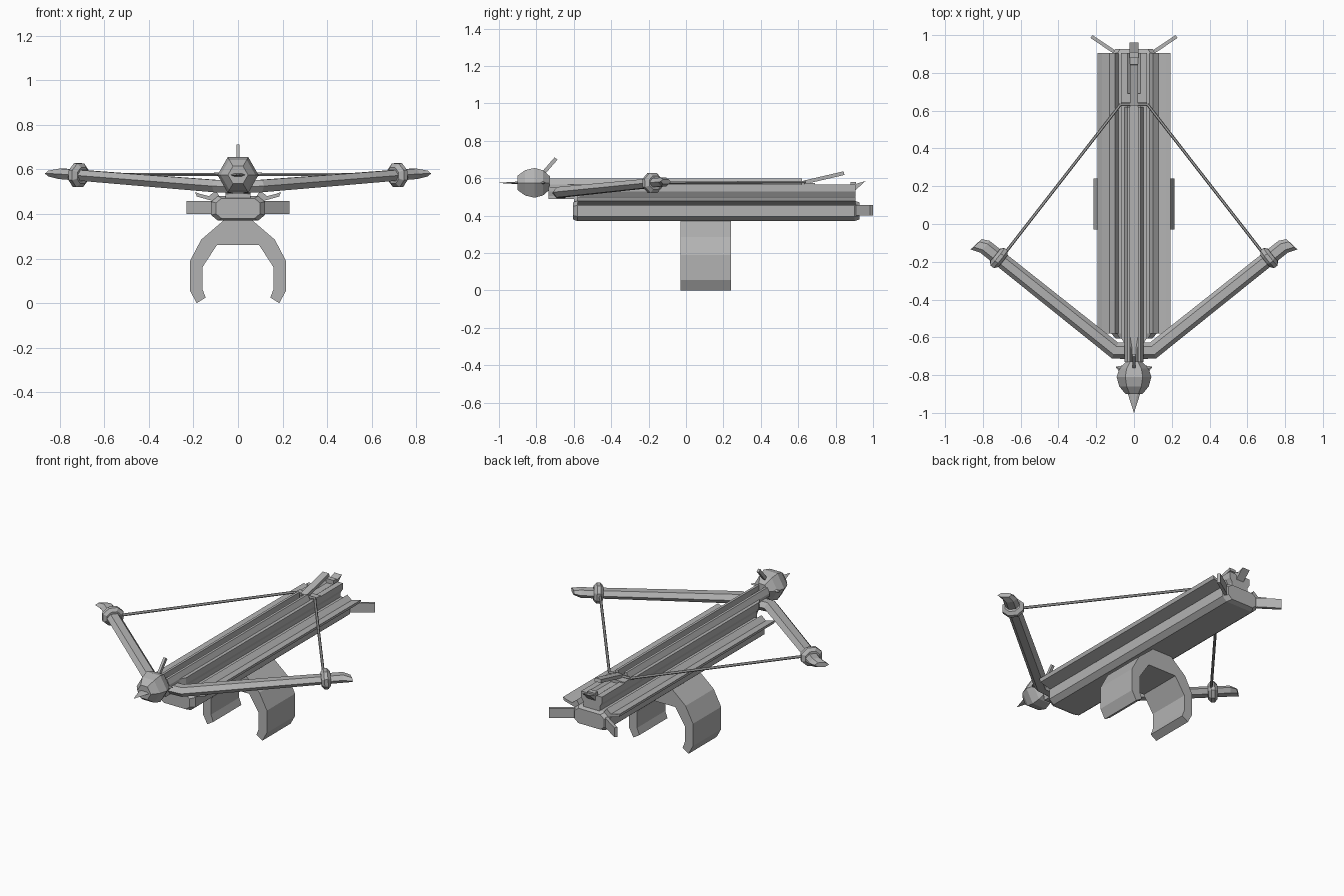
import bpy, bmesh, math
from mathutils import Vector

if "Cube" in bpy.data.objects:
    bpy.data.objects.remove(bpy.data.objects["Cube"])

metal = bpy.data.materials.new("grey metal")
metal.use_nodes = True
GREY = (0.45, 0.45, 0.45, 1)
metal.diffuse_color = GREY
metal.node_tree.nodes["Principled BSDF"].inputs["Base Color"].default_value = GREY


def loft(name, sections):
    """Skin a list of equal-length rings and cap both ends."""
    bm = bmesh.new()
    rings = [[bm.verts.new(p) for p in s] for s in sections]
    n = len(rings[0])
    for a, b in zip(rings, rings[1:]):
        for i in range(n):
            j = (i + 1) % n
            bm.faces.new((a[i], a[j], b[j], b[i]))
    bm.faces.new(rings[0])
    bm.faces.new(rings[-1])
    bmesh.ops.recalc_face_normals(bm, faces=bm.faces)
    mesh = bpy.data.meshes.new(name)
    bm.to_mesh(mesh)
    bm.free()
    mesh.materials.append(metal)
    ob = bpy.data.objects.new(name, mesh)
    bpy.context.collection.objects.link(ob)
    return ob


def extrude_y(name, profile, y0, y1):
    return loft(name, [[(x, y, z) for x, z in profile] for y in (y0, y1)])


def mirrored(half):
    """Close a half profile, listed top to bottom, about x = 0."""
    return half + [(-x, z) for x, z in reversed(half)]


def ring(center, axis, rx, rz, sides, turn=0.0):
    """Polygon ring around an axis, rx across and rz up."""
    axis = Vector(axis).normalized()
    side = axis.cross(Vector((0, 0, 1))).normalized()
    up = side.cross(axis)
    angles = [turn + math.tau * i / sides for i in range(sides)]
    return [Vector(center) + side * rx * math.cos(a) + up * rz * math.sin(a) for a in angles]


def strip(name, a, b, width, thick):
    """Flat bar lying along a line in the y-z plane."""
    a, b = Vector(a), Vector(b)
    n = (b - a).cross(Vector((1, 0, 0))).normalized() * thick / 2
    w = Vector((width / 2, 0, 0))
    return loft(name, [[p + w + n, p - w + n, p - w - n, p + w - n] for p in (a, b)])


# Lower stock, an octagonal bar with chamfered ends
stock = mirrored([(0.09, 0.48), (0.12, 0.455), (0.12, 0.395), (0.09, 0.37)])


def stock_ring(y, s):
    return [(x * s, y, 0.425 + (z - 0.425) * s) for x, z in stock]


loft("stock", [stock_ring(-0.605, 0.82), stock_ring(-0.58, 1),
               stock_ring(0.9, 1), stock_ring(0.927, 0.82)])

# Upper rail with raised lips either side of the bolt groove
rail = mirrored([(0.02, 0.555), (0.035, 0.567), (0.07, 0.567), (0.07, 0.53),
                 (0.055, 0.505), (0.055, 0.47)])
extrude_y("rail", rail, -0.6, 0.905)
neck = [[(x * s, y, z if z > 0.5 else 0.49) for x, z in rail]
        for y, s in ((-0.735, 0.5), (-0.66, 0.5), (-0.6, 1))]
loft("rail_neck", neck)
extrude_y("rail_tail", mirrored([(0.025, 0.58), (0.025, 0.54)]), 0.88, 0.91)
loft("tail_hook", [[(0.025, 0.9, 0.567), (-0.025, 0.9, 0.567), (-0.025, 0.9, 0.53), (0.025, 0.9, 0.53)],
                   [(0.025, 0.96, 0.585), (-0.025, 0.96, 0.585), (-0.025, 0.94, 0.567), (0.025, 0.94, 0.567)]])

# Paired parts
wing = [(0.10, 0.455), (0.185, 0.478), (0.192, 0.498), (0.17, 0.49),
        (0.13, 0.48), (0.10, 0.505), (0.07, 0.46)]
lip = [(0.02, 0.55), (0.02, 0.598), (0.035, 0.598), (0.05, 0.567), (0.05, 0.55)]
for label, s in (("left", 1), ("right", -1)):
    extrude_y(label + "_wing", [(x * s, z) for x, z in wing], -0.58, 0.905)
    extrude_y(label + "_lip", [(x * s, z) for x, z in lip], -0.73, 0.62)

    # Splayed rear plates
    plate = [(0.09, 0.9), (0.12, 0.91), (0.23, 0.985), (0.22, 1.0), (0.11, 0.927)]
    loft(label + "_rear_plate", [[(x * s, y, z) for x, y in plate] for z in (0.40, 0.457)])

    # Bow arm with a slanted tip
    direction = Vector((0.69 * s, 0.55, 0.055))
    elbow = Vector((0.10 * s, -0.67, 0.525))
    outer = ring(elbow + direction, direction, 0.04, 0.027, 6)
    tip = [p + direction.normalized() * 0.02 + Vector((s, 0, 0)) * (0.1 - (p.y + 0.12)) * 0.3
           for p in ring(elbow + direction, direction, 0.035, 0.015, 6)]
    loft(label + "_bow_arm", [ring((0.03 * s, -0.67, 0.522), (s, 0, 0), 0.045, 0.032, 6),
                              ring(elbow, (s, 0.4, 0), 0.045, 0.032, 6), outer, tip])

    # Faceted collar holding the string
    hub = Vector((0.715 * s, -0.18, 0.574))
    step = direction.normalized()
    loft(label + "_collar", [ring(hub + step * d, direction, r, r * 0.9, 8, math.pi / 8)
                             for d, r in ((-0.026, 0.044), (-0.01, 0.064), (0.01, 0.064), (0.026, 0.044))])

    # Taut string
    a, b = Vector((0.68 * s, -0.15, 0.575)), Vector((0.07 * s, 0.635, 0.578))
    loft(label + "_string", [ring(p, b - a, 0.008, 0.008, 6) for p in (a, b)])

    # Side spur on the head
    loft(label + "_head_spur", [ring((0.06 * s, -0.77, 0.575), (s, 0.4, 0), 0.025, 0.012, 4),
                                ring((0.095 * s, -0.757, 0.575), (s, 0.4, 0), 0.002, 0.002, 4)])

loft("string_centre", [ring((x, 0.635, 0.578), (1, 0, 0), 0.008, 0.008, 6) for x in (-0.07, 0.07)])

# Latch and release lever
extrude_y("latch", mirrored([(0.07, 0.574), (0.07, 0.55)]), 0.63, 0.69)
strip("release_lever", (0, 0.63, 0.577), (0, 0.845, 0.627), 0.042, 0.02)

# Faceted head with a flat spike and a sight fin
profile = ((-0.9, 0.045), (-0.86, 0.078), (-0.81, 0.092), (-0.765, 0.078), (-0.727, 0.04))
loft("head", [ring((0, y, 0.575), (0, 1, 0), r, r, 6) for y, r in profile])
loft("head_spike", [ring((0, y, 0.575), (0, 1, 0), x, z, 6)
                    for y, x, z in ((-0.87, 0.042, 0.01), (-0.998, 0.001, 0.001))])
strip("sight_fin", (0, -0.76, 0.63), (0, -0.695, 0.705), 0.015, 0.02)

# Wrist cuff, an open hoop
cuff = [(0.06, 0.375), (0.165, 0.285), (0.215, 0.19), (0.215, 0.055), (0.185, 0.0),
        (0.145, 0.025), (0.16, 0.065), (0.16, 0.16), (0.095, 0.26)]
extrude_y("wrist_cuff", mirrored(cuff), -0.03, 0.24)
